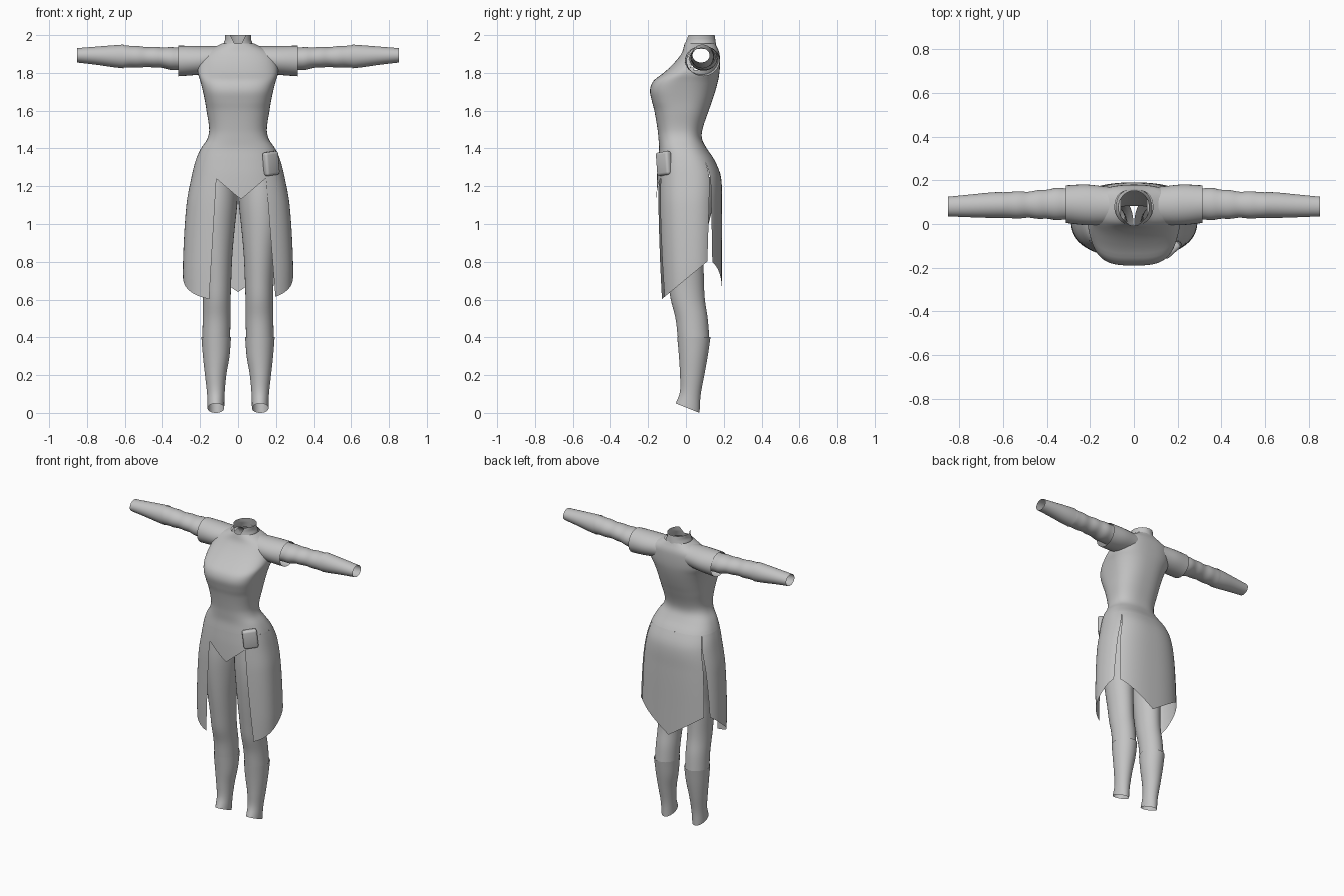
import bpy, bmesh, math
from mathutils import Vector

if "Cube" in bpy.data.objects:
    bpy.data.objects.remove(bpy.data.objects["Cube"])

cloth = bpy.data.materials.new("grey cloth")
cloth.diffuse_color = (0.55, 0.55, 0.55, 1)
cloth.use_nodes = True
cloth.node_tree.nodes["Principled BSDF"].inputs["Base Color"].default_value = cloth.diffuse_color


def sample(table, k):
    """Smooth (Hermite) interpolation of table rows keyed by their first value."""
    rows = sorted(table)
    k = min(max(k, rows[0][0]), rows[-1][0])
    i = max(j for j in range(len(rows) - 1) if rows[j][0] <= k)
    a, b = rows[i], rows[i + 1]
    pre, post = rows[max(i - 1, 0)], rows[min(i + 2, len(rows) - 1)]
    h = b[0] - a[0]
    t = (k - a[0]) / h
    out = []
    for c in range(1, len(a)):
        m0 = (b[c] - pre[c]) / (b[0] - pre[0]) * h
        m1 = (post[c] - a[c]) / (post[0] - a[0]) * h
        out.append((2*t**3 - 3*t**2 + 1) * a[c] + (t**3 - 2*t**2 + t) * m0
                   + (3*t**2 - 2*t**3) * b[c] + (t**3 - t**2) * m1)
    return out


def grid(name, rows, closed=False, drop=None):
    """Skin a list of point rows; drop removes faces by their centre."""
    bm = bmesh.new()
    vs = [[bm.verts.new(p) for p in r] for r in rows]
    n = len(rows[0])
    for a, b in zip(vs, vs[1:]):
        for i in range(n if closed else n - 1):
            j = (i + 1) % n
            bm.faces.new((a[i], a[j], b[j], b[i]))
    if drop:
        gone = [f for f in bm.faces if drop(f.calc_center_median())]
        bmesh.ops.delete(bm, geom=gone, context='FACES')
    bmesh.ops.remove_doubles(bm, verts=bm.verts, dist=0.0002)
    bmesh.ops.recalc_face_normals(bm, faces=bm.faces)
    return finish(name, bm)


def finish(name, bm):
    me = bpy.data.meshes.new(name)
    bm.to_mesh(me)
    bm.free()
    me.materials.append(cloth)
    for p in me.polygons:
        p.use_smooth = True
    ob = bpy.data.objects.new(name, me)
    bpy.context.collection.objects.link(ob)
    return ob


def power(v, p):
    return math.copysign(abs(v) ** p, v)


# Body surface: height, half width, front y, back y, squareness of the front
BODY = [(1.96, .078, -.005, .155, 1), (1.945, .105, -.01, .16, .95),
        (1.925, .15, -.015, .17, .9), (1.90, .19, -.025, .178, .85),
        (1.85, .207, -.065, .18, .8), (1.80, .212, -.118, .177, .72),
        (1.76, .20, -.170, .17, .66), (1.71, .187, -.19, .157, .65),
        (1.65, .174, -.18, .138, .68), (1.60, .166, -.167, .12, .75),
        (1.50, .152, -.15, .087, .8), (1.45, .162, -.145, .085, .8),
        (1.40, .195, -.142, .11, .8), (1.34, .222, -.147, .15, .8),
        (1.25, .245, -.153, .185, .8), (1.10, .272, -.155, .19, .8),
        (.80, .29, -.148, .19, .8), (.58, .288, -.14, .19, .8)]


def body(z, t):
    """Point on the body; t = 0 is the front centre, pi the back centre."""
    hw, yf, yb, pf = sample(BODY, z)
    p = pf if math.cos(t) > 0 else .8
    return Vector((hw * power(math.sin(t), p),
                   (yf + yb) / 2 - (yb - yf) / 2 * power(math.cos(t), p), z))


def angle_at_x(z, x):
    hw, _, _, pf = sample(BODY, z)
    return math.copysign(math.asin((abs(x) / hw) ** (1 / pf)), x)


# Bodice, with arm holes hidden inside the shoulders
SPLIT = 1.34
levels = [SPLIT + (1.955 - SPLIT) * i / 44 for i in range(45)]
grid("bodice", [[body(z, math.tau * i / 64) for i in range(64)] for z in levels], True,
     lambda c: abs(c.x) > .1 and ((c.y - .085) / .068) ** 2 + ((c.z - 1.872) / .058) ** 2 < 1)


# Skirt panels hang from the bodice between two slit edges down to a shaped hem
def panel(name, start, end, hem, cols=28, rows=28):
    pts = []
    for r in range(rows + 1):
        row = []
        for c in range(cols + 1):
            z = SPLIT
            for _ in range(8):  # settle height, angle and hem together
                t = start(z) + (end(z) - start(z)) * c / cols
                z = SPLIT + (hem(body(z, t)) - SPLIT) * r / rows
            row.append(body(z, start(z) + (end(z) - start(z)) * c / cols))
        pts.append(row)
    return grid(name, pts)


def drop(z):
    return min(max((SPLIT - z) / .7, 0), 1)


def front_right(z):
    return angle_at_x(z, .14 + .055 * drop(z))


def front_left(z):
    return angle_at_x(z, -.108 - .042 * drop(z))


def side_edge(z):
    return 2.19 - .17 * drop(z)


def back_edge(z):
    return 2.19 + .10 * drop(z)


def side_hem(p):
    return .60 + (p.y + .13) * .83


panel("front_flap", front_left, front_right, lambda p: 1.13 + abs(p.x - .015) * .85, 20, 10)
panel("side_panel_right", front_right, side_edge, side_hem)
panel("side_panel_left", front_left, lambda z: -side_edge(z), side_hem)
panel("back_panel", back_edge, lambda z: math.tau - back_edge(z),
      lambda p: .64 + abs(p.x) * .68)

# Stand-up collar with a notch at the front
rows = []
for i in range(9):
    f = i / 8
    z = 1.93 + .07 * f
    gap = .62 * f
    hw, yf, yb = .088 - .018 * min(1, f * 1.6), -.012 + .012 * f, .162 - .01 * f
    rows.append([(hw * math.sin(t), (yf + yb) / 2 - (yb - yf) / 2 * math.cos(t),
                  z - .012 * f * (1 + math.cos(t)) / 2 * (1 - f))
                 for t in (gap + (math.tau - 2 * gap) * j / 40 for j in range(41))])
grid("collar", rows)

# Legs and boots: height, centre x, half width, front y, back y, hem tilt
LEG = [(1.25, .115, .112, -.13, .15, 0), (1.12, .118, .115, -.135, .148, 0),
       (1.0, .12, .105, -.13, .12, 0), (.85, .115, .086, -.115, .095, 0),
       (.7, .112, .076, -.095, .095, 0), (.6, .112, .073, -.08, .10, 0),
       (.5, .113, .073, -.055, .115, 0), (.39, .115, .073, -.042, .124, 0)]
BOOT = [(.402, .115, .078, -.046, .130, 0), (.3, .115, .07, -.037, .115, 0),
        (.2, .118, .056, -.031, .097, 0), (.1, .117, .046, -.032, .077, .01),
        (.025, .117, .044, -.054, .072, .025)]
# Arms: x, centre y, half depth, centre z, half height
SHOULDER = [(.06, .085, .08, 1.875, .068), (.14, .085, .088, 1.870, .072),
            (.22, .088, .093, 1.866, .077), (.315, .091, .086, 1.863, .081)]
SLEEVE = [(.25, .092, .07, 1.875, .062), (.34, .092, .073, 1.875, .060),
          (.42, .09, .066, 1.882, .054), (.5, .088, .060, 1.884, .054),
          (.56, .087, .062, 1.886, .058), (.62, .086, .055, 1.887, .058)]
CUFF = [(.605, .087, .060, 1.887, .063), (.66, .086, .058, 1.888, .058),
        (.75, .083, .052, 1.891, .048), (.852, .080, .045, 1.893, .038)]


def steps(table, n):
    a, b = table[0][0], table[-1][0]
    return [a + (b - a) * i / n for i in range(n + 1)]


def leg_tube(name, table, s, n):
    rows = []
    for z in steps(table, n):
        cx, hx, yf, yb, tilt = sample(table, z)
        rows.append([(s * (cx + hx * math.sin(t)),
                      (yf + yb) / 2 - (yb - yf) / 2 * math.cos(t),
                      z + tilt * math.cos(t))
                     for t in (math.tau * i / 36 for i in range(36))])
    grid(name, rows, True)


def arm_tube(name, table, s, n, wrinkle=0):
    rows = []
    for x in steps(table, n):
        cy, ry, cz, rz = sample(table, x)
        w = 1 + wrinkle * math.sin(x * 75)  # soft cloth folds
        rows.append([(s * x, cy + w * ry * math.cos(t), cz + w * rz * math.sin(t))
                     for t in (math.tau * i / 32 for i in range(32))])
    grid(name, rows, True)


for side, s in (("right", 1), ("left", -1)):
    leg_tube("trouser_leg_" + side, LEG, s, 36)
    leg_tube("boot_" + side, BOOT, s, 16)
    arm_tube("short_sleeve_" + side, SHOULDER, s, 12)
    arm_tube("long_sleeve_" + side, SLEEVE, s, 28, .025)
    arm_tube("forearm_cuff_" + side, CUFF, s, 12)

# Hip pouch, turned to lie against the skirt
bm = bmesh.new()
bmesh.ops.create_cube(bm, size=1)
for v in bm.verts:
    v.co = Vector((v.co.x * .092, v.co.y * .04, v.co.z * .125))
bmesh.ops.bevel(bm, geom=list(bm.edges), offset=.014, segments=3, affect='EDGES', profile=.5)
pouch = finish("hip_pouch", bm)
pouch.location = body(1.32, angle_at_x(1.32, .172)) + Vector((.002, -.004, 0))
pouch.rotation_euler = (0, math.radians(-6), math.radians(42))
